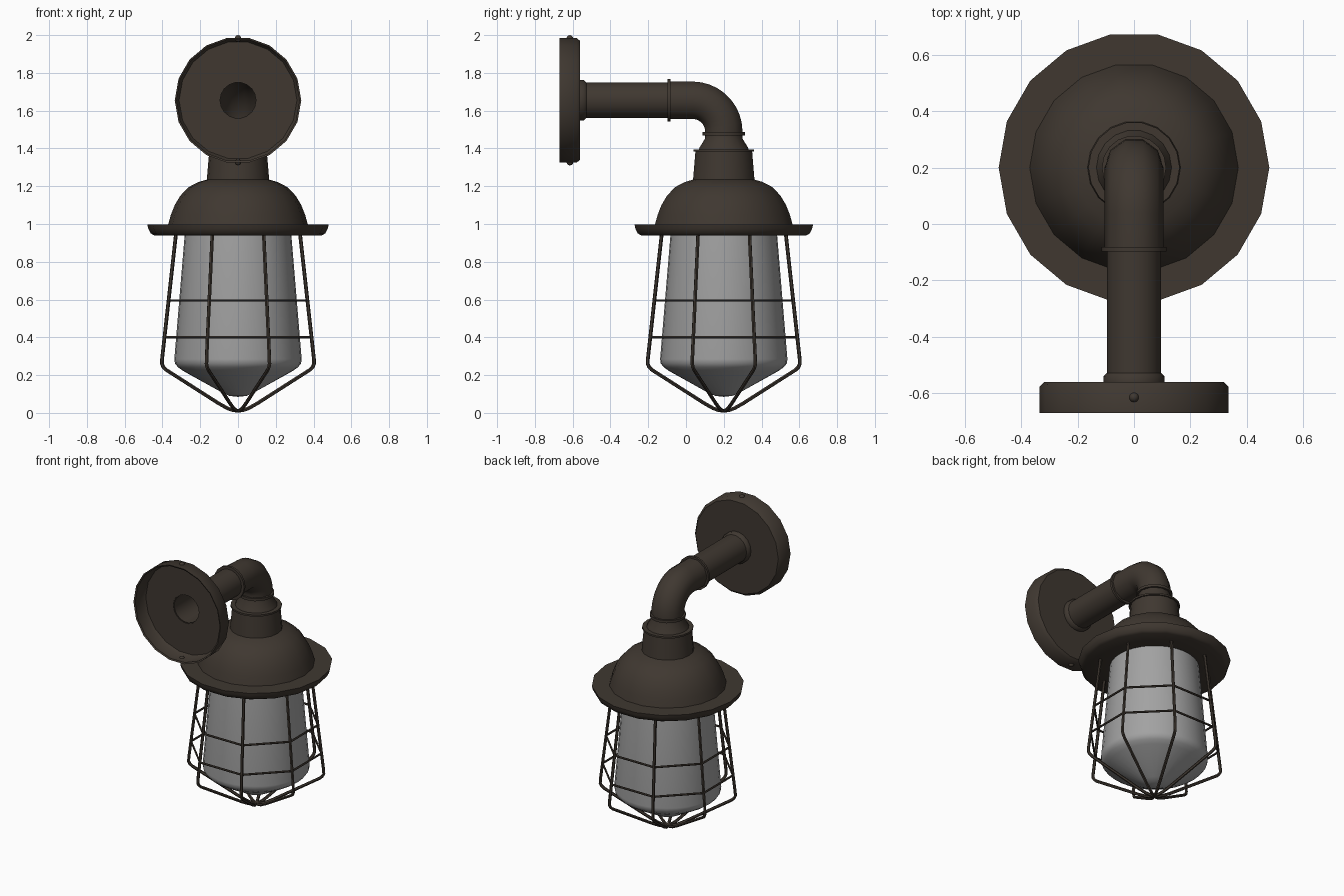
import bpy, bmesh, math
from mathutils import Matrix, Vector

cube = bpy.data.objects.get("Cube")
if cube:
    bpy.data.objects.remove(cube, do_unlink=True)

SIDES = 18
LAMP = Vector((0, 0.2, 0))      # vertical axis of the lamp
ARM_Z = 1.655                   # height of the wall arm


def material(name, color, rough):
    m = bpy.data.materials.new(name)
    m.use_nodes = True
    m.diffuse_color = (*color, 1)
    bsdf = m.node_tree.nodes["Principled BSDF"]
    bsdf.inputs["Base Color"].default_value = (*color, 1)
    bsdf.inputs["Roughness"].default_value = rough
    return m


bronze = material("dark bronze", (0.05, 0.039, 0.03), 0.6)
glass = material("frosted glass", (0.36, 0.36, 0.36), 0.5)


def smooth(ob, angle=45):
    bpy.ops.object.select_all(action='DESELECT')
    ob.select_set(True)
    bpy.context.view_layer.objects.active = ob
    bpy.ops.object.shade_smooth_by_angle(angle=math.radians(angle))


def finish(bm, name, mat, angle=45):
    bmesh.ops.recalc_face_normals(bm, faces=bm.faces)
    me = bpy.data.meshes.new(name)
    bm.to_mesh(me)
    bm.free()
    me.materials.append(mat)
    ob = bpy.data.objects.new(name, me)
    bpy.context.collection.objects.link(ob)
    smooth(ob, angle)
    return ob


def lathe(name, profile, mat, place, sides=SIDES, angle=45):
    """Spin (radius, height) points about z, then move into place."""
    bm = bmesh.new()
    vs = [bm.verts.new((r, 0, h)) for r, h in profile]
    es = [bm.edges.new(pair) for pair in zip(vs, vs[1:])]
    bmesh.ops.spin(bm, geom=vs + es, axis=(0, 0, 1), cent=(0, 0, 0),
                   angle=math.tau, steps=sides, use_duplicate=False)
    bmesh.ops.remove_doubles(bm, verts=bm.verts, dist=0.0005)
    bmesh.ops.transform(bm, matrix=place, verts=bm.verts)
    return finish(bm, name, mat, angle)


def tube(name, paths, radius, resolution, closed=False):
    """Round wire along one or more point paths."""
    cu = bpy.data.curves.new(name, 'CURVE')
    cu.dimensions = '3D'
    cu.bevel_depth = radius
    cu.bevel_resolution = resolution
    for pts in paths:
        sp = cu.splines.new('POLY')
        sp.points.add(len(pts) - 1)
        for p, co in zip(sp.points, pts):
            p.co = (*co, 1)
        sp.use_cyclic_u = closed
    ob = bpy.data.objects.new(name, cu)
    bpy.context.collection.objects.link(ob)
    bpy.ops.object.select_all(action='DESELECT')
    ob.select_set(True)
    bpy.context.view_layer.objects.active = ob
    bpy.ops.object.convert(target='MESH')
    ob = bpy.context.object
    ob.data.materials.clear()
    ob.data.materials.append(bronze)
    smooth(ob, 50)


upright = Matrix.Translation(LAMP)
# spin axis turned so profile height runs along +y
along_y = Matrix.Translation((0, 0, ARM_Z)) @ Matrix.Rotation(-math.pi / 2, 4, 'X')

# Hollow wall flange and straight arm
lathe("wall_flange", [(0.325, -0.665), (0.335, -0.67), (0.335, -0.578), (0.318, -0.56),
                      (0.1, -0.56), (0.1, -0.568), (0.312, -0.568), (0.325, -0.585),
                      (0.325, -0.665)], bronze, along_y)
lathe("arm_collar", [(0.095, -0.565), (0.108, -0.562), (0.108, -0.54), (0.096, -0.528)],
      bronze, along_y)
lathe("arm_pipe", [(0.096, -0.565), (0.096, -0.09)], bronze, along_y)
lathe("arm_joint_ring", [(0.095, -0.098), (0.115, -0.098), (0.115, -0.082), (0.1, -0.082)],
      bronze, along_y)

# Flange screws
for name, side in (("top_screw", 1), ("bottom_screw", -1)):
    bm = bmesh.new()
    bmesh.ops.create_uvsphere(bm, u_segments=10, v_segments=6, radius=0.018,
                              matrix=Matrix.Translation((0, -0.615, ARM_Z + side * 0.327)))
    finish(bm, name, bronze)

# Elbow bending down to the lamp
bend = 0.165
arc = [(0, 0.035 + bend * math.sin(a), ARM_Z - bend + bend * math.cos(a))
       for a in (math.radians(10 * i) for i in range(10))]
tube("elbow", [[(0, -0.09, ARM_Z)] + arc + [(0, 0.2, 1.465)]], 0.104, 3)

# Coupling between elbow and shade
lathe("elbow_ring", [(0.09, 1.468), (0.114, 1.468), (0.114, 1.486), (0.1, 1.486)],
      bronze, upright)
lathe("coupling", [(0.135, 1.39), (0.13, 1.405), (0.102, 1.45), (0.1, 1.475)],
      bronze, upright)
lathe("neck_ring", [(0.14, 1.383), (0.162, 1.383), (0.162, 1.395), (0.12, 1.395)],
      bronze, upright)

# Neck, dome and brim of the shade
lathe("shade", [(0.12, 1.39), (0.152, 1.39), (0.165, 1.235), (0.21, 1.222), (0.262, 1.195),
                (0.305, 1.15), (0.335, 1.1), (0.355, 1.05), (0.37, 0.997), (0.48, 0.997),
                (0.475, 0.975), (0.462, 0.95), (0.445, 0.94), (0.27, 0.94)],
      bronze, upright)

# Glass jar with a rounded conical bottom
lathe("glass_jar", [(0.28, 0.97), (0.337, 0.285), (0.334, 0.262), (0.318, 0.242),
                    (0.29, 0.222), (0.08, 0.105), (0.045, 0.09), (0, 0.085)],
      glass, upright, 32, 60)

# Wire cage: eight ribs and two straight-sided hoops
angles = [math.radians(22.5 + 45 * i) for i in range(8)]
rib = [(0.355, 0.95), (0.435, 0.285), (0.436, 0.26), (0.428, 0.243), (0.412, 0.228),
       (0.11, 0.05), (0.06, 0.024), (0.03, 0.014), (0, 0.01)]


def around(r, a, z):
    return LAMP + Vector((r * math.cos(a), r * math.sin(a), z))


tube("cage_ribs", [[around(r, a, z) for r, z in rib] for a in angles], 0.01, 1)
tube("cage_hoops", [[around(r, a, z) for a in angles] for r, z in ((0.398, 0.595), (0.42, 0.4))],
     0.007, 1, True)
